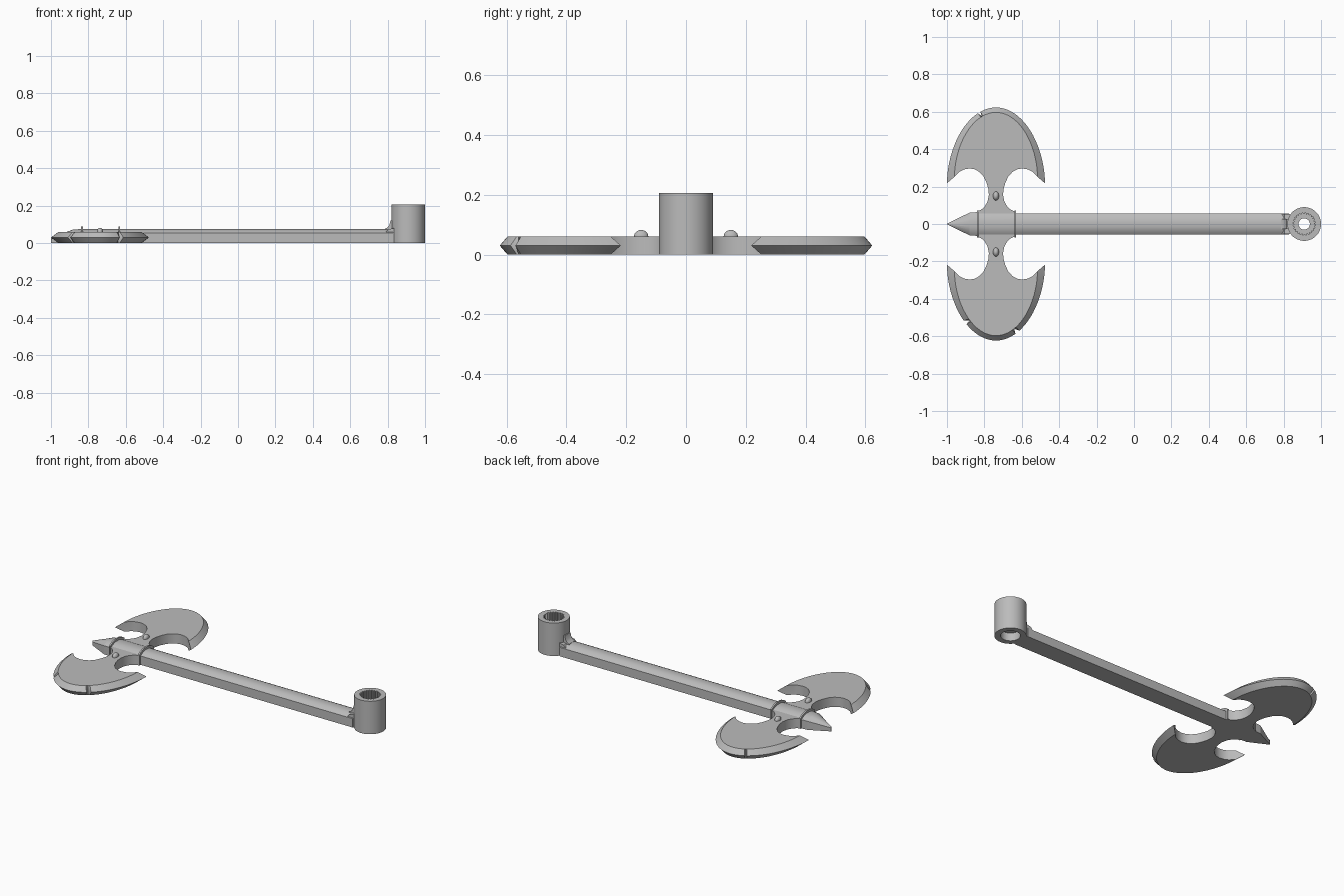
import bpy, bmesh
from math import sin, cos, pi, radians

cube = bpy.data.objects.get("Cube")
if cube:
    bpy.data.objects.remove(cube)

grey = bpy.data.materials.new("plain grey")
grey.use_nodes = True
grey.diffuse_color = (0.5, 0.5, 0.5, 1)
grey.node_tree.nodes["Principled BSDF"].inputs["Base Color"].default_value = (0.5, 0.5, 0.5, 1)


def finish(obj, angle=32):
    obj.data.materials.append(grey)
    bpy.ops.object.select_all(action='DESELECT')
    obj.select_set(True)
    bpy.context.view_layer.objects.active = obj
    bpy.ops.object.shade_smooth_by_angle(angle=radians(angle))


def loft(name, rings, closed=False, angle=32):
    """Skin equal-length rings; cap the ends, or join last ring to first."""
    bm = bmesh.new()
    loops = [[bm.verts.new(p) for p in ring] for ring in rings]
    n = len(loops[0])
    pairs = list(zip(loops, loops[1:]))
    if closed:
        pairs.append((loops[-1], loops[0]))
    else:
        bm.faces.new(loops[0])
        bm.faces.new(loops[-1])
    for a, b in pairs:
        for i in range(n):
            j = (i + 1) % n
            bm.faces.new((a[i], a[j], b[j], b[i]))
    bmesh.ops.recalc_face_normals(bm, faces=bm.faces)
    mesh = bpy.data.meshes.new(name)
    bm.to_mesh(mesh)
    bm.free()
    obj = bpy.data.objects.new(name, mesh)
    bpy.context.collection.objects.link(obj)
    finish(obj, angle)
    return obj


HEAD_X = -0.738

# Double axe blade: one outline, bevelled only along the two outer edges
CUT = [(0.195, 0.28), (0.17, 0.292), (0.14, 0.297), (0.112, 0.292), (0.088, 0.278),
       (0.066, 0.254), (0.05, 0.22), (0.04, 0.185), (0.038, 0.155), (0.045, 0.12),
       (0.06, 0.094), (0.078, 0.077), (0.1, 0.066)]


def arc_point(t, edge):
    a, b, base = (0.262, 0.405, 0.218) if edge else (0.222, 0.345, 0.252)
    return a * cos(t), base + b * max(sin(t), 0) ** 1.08


def half_outline(side, nicks, edge):
    steps = [(pi * i / 40, False) for i in range(41)]
    for deg, width in nicks:
        c, w = radians(deg), radians(width)
        steps = [s for s in steps if abs(s[0] - c) > w]
        steps += [(c - w, False), (c, True), (c + w, False)]
    steps.sort()
    points = list(reversed(CUT))
    points += [arc_point(t, edge and not nick) for t, nick in steps]
    points += [(-x, y) for x, y in CUT]
    return [(HEAD_X + x, side * y) for x, y in points]


def blade_ring(z, edge):
    back = half_outline(1, [(110, 1.5)], edge)
    front = half_outline(-1, [(129, 2), (64, 2.5)], edge)
    return [(x, y, z) for x, y in back + front[::-1]]


loft("axe_blades", [blade_ring(0, False), blade_ring(0.03, True), blade_ring(0.06, False)])

# Handle, socket, spike and collars share a flat-bottomed, round-topped section
SECTION = [(0.057, 0), (0.057, 0.055), (0.045, 0.064), (0.03, 0.071), (0.015, 0.075)]
SECTION += [(-y, z) for y, z in reversed(SECTION)]


def section(x, width=1, height=1):
    return [(x, y * width, z * height) for y, z in SECTION]


loft("handle", [section(-0.64), section(0.83)])
loft("head_socket", [section(-0.88, 1.06, 0.97), section(-0.835, 1.12), section(-0.635, 1.12)])
loft("spike", [section(-1, 0.02, 0.4), section(-0.88, 1.06, 0.97)])
for name, x in (("outer_collar", -0.835), ("inner_collar", -0.635)):
    loft(name, [section(x - 0.005, 1.25, 1.18), section(x + 0.005, 1.25, 1.18)])

# Rivets on the necks of the blades
for name, y in (("back_rivet", 0.15), ("front_rivet", -0.15)):
    bpy.ops.mesh.primitive_uv_sphere_add(segments=20, ring_count=12, radius=1,
                                         location=(HEAD_X, y, 0.06))
    rivet = bpy.context.object
    rivet.name = name
    rivet.scale = (0.016, 0.024, 0.022)
    finish(rivet)

# Hub with a toothed bore above a web, a screw hole and a plain bore below
HUB_X, COUNT = 0.91, 96


def circle(r, z, tooth=0):
    return [(HUB_X + (r - tooth * (i % 4 < 2)) * cos(2 * pi * i / COUNT),
             (r - tooth * (i % 4 < 2)) * sin(2 * pi * i / COUNT), z)
            for i in range(COUNT)]


loft("hub", [circle(0.09, 0), circle(0.09, 0.205),
             circle(0.06, 0.205, 0.007), circle(0.06, 0.09, 0.007),
             circle(0.03, 0.09), circle(0.03, 0.05),
             circle(0.056, 0.05), circle(0.056, 0)], closed=True)


# Shoulder and curved gusset joining the handle to the hub
def side_prism(name, profile, half_width):
    loft(name, [[(x, y, z) for x, z in profile] for y in (-half_width, half_width)])


side_prism("hub_shoulder", [(0.79, 0), (0.79, 0.058), (0.805, 0.074), (0.835, 0.08),
                            (0.835, 0)], 0.053)
side_prism("hub_gusset", [(0.785, 0.05), (0.785, 0.076), (0.798, 0.082), (0.809, 0.095),
                          (0.815, 0.12), (0.835, 0.12), (0.835, 0.05)], 0.028)
